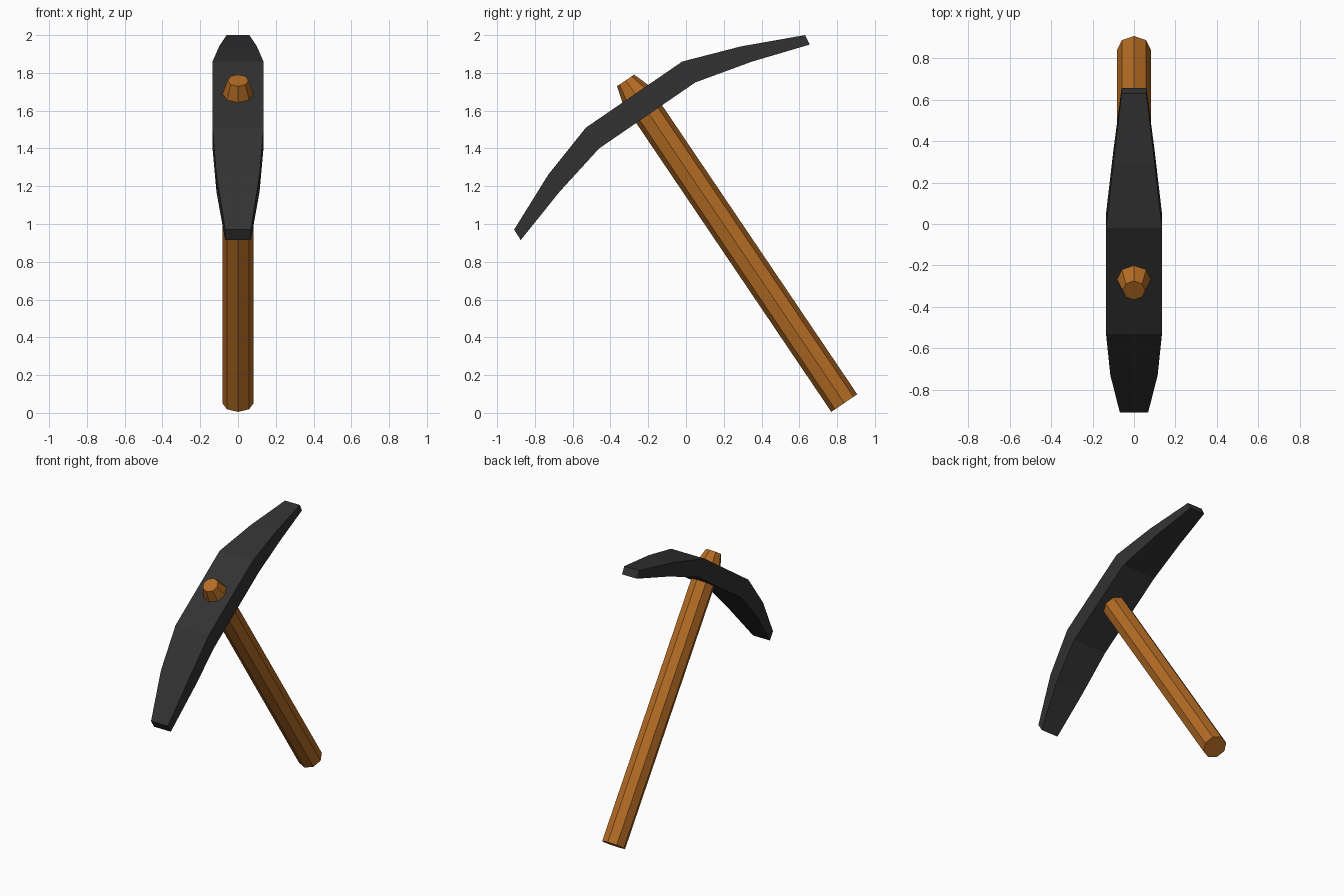
import bpy, bmesh, math
from mathutils import Vector

if "Cube" in bpy.data.objects:
    bpy.data.objects.remove(bpy.data.objects["Cube"], do_unlink=True)


def material(name, colour):
    mat = bpy.data.materials.new(name)
    mat.use_nodes = True
    mat.diffuse_color = colour
    mat.node_tree.nodes["Principled BSDF"].inputs["Base Color"].default_value = colour
    return mat


def loft(name, rings, mat):
    """Skin a row of matching rings and cap both ends."""
    bm = bmesh.new()
    loops = [[bm.verts.new(p) for p in ring] for ring in rings]
    for a, b in zip(loops, loops[1:]):
        for i in range(len(a)):
            j = (i + 1) % len(a)
            bm.faces.new((a[i], a[j], b[j], b[i]))
    bm.faces.new(loops[0])
    bm.faces.new(loops[-1])
    bmesh.ops.recalc_face_normals(bm, faces=bm.faces)
    mesh = bpy.data.meshes.new(name)
    bm.to_mesh(mesh)
    bm.free()
    mesh.materials.append(mat)
    obj = bpy.data.objects.new(name, mesh)
    bpy.context.collection.objects.link(obj)
    return obj


iron = material("dark iron", (0.032, 0.032, 0.033, 1))
wood = material("brown wood", (0.46, 0.15, 0.018, 1))

# Curved head: outer y, z, inner y, z and half width at each section
sections = [
    (-0.91, 0.97, -0.875, 0.915, 0.068),
    (-0.73, 1.26, -0.67, 1.17, 0.114),
    (-0.53, 1.51, -0.46, 1.40, 0.135),
    (-0.02, 1.86, 0.05, 1.75, 0.135),
    (0.29, 1.94, 0.35, 1.86, 0.10),
    (0.63, 2.00, 0.655, 1.95, 0.06),
]
loft("pick_head", [[(-w, oy, oz), (w, oy, oz), (w, iy, iz), (-w, iy, iz)]
                   for oy, oz, iy, iz, w in sections], iron)

# Eight-sided handle, tapered where it comes out of the head
bottom = Vector((0, 0.838, 0.052))
shoulder = Vector((0, -0.267, 1.688))
top = Vector((0, -0.32, 1.76))
side = Vector((1, 0, 0))
across = (top - bottom).normalized().cross(side)


def octagon(centre, radius):
    angles = [math.tau * i / 8 for i in range(8)]
    return [centre + radius * (side * math.cos(a) + across * math.sin(a)) for a in angles]


loft("handle", [octagon(bottom, 0.083), octagon(shoulder, 0.083), octagon(top, 0.055)], wood)
